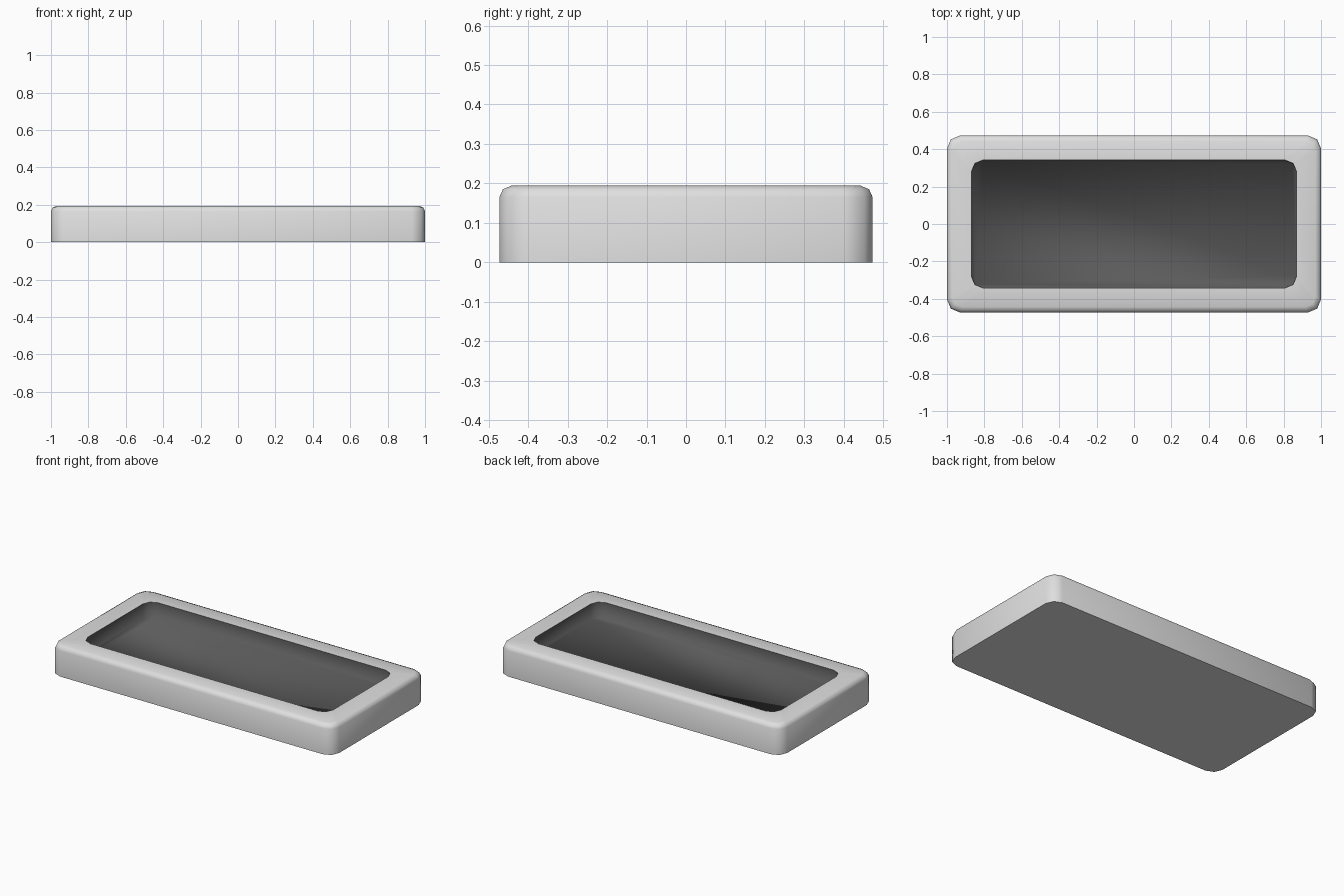
import bpy, bmesh, math

if "Cube" in bpy.data.objects:
    bpy.data.objects.remove(bpy.data.objects["Cube"])


def material(name, value):
    m = bpy.data.materials.new(name)
    m.diffuse_color = (value, value, value, 1)
    m.use_nodes = True
    m.node_tree.nodes["Principled BSDF"].inputs["Base Color"].default_value = m.diffuse_color
    return m


def ring(bm, inset, z, r, seg=2):
    """Rounded rectangle loop, inset from the outer footprint."""
    hx, hy = 1.0 - inset, 0.473 - inset
    pts = []
    for k, (sx, sy) in enumerate([(1, 1), (-1, 1), (-1, -1), (1, -1)]):
        for i in range(seg + 1):
            a = math.radians(90 * k + 90 * i / seg)
            pts.append(bm.verts.new((sx * (hx - r) + r * math.cos(a),
                                     sy * (hy - r) + r * math.sin(a), z)))
    return pts


def lofted(name, loops, mat, cap_first=False, cap_last=False):
    bm = bmesh.new()
    rings = [ring(bm, *l) for l in loops]
    for a, b in zip(rings, rings[1:]):
        n = len(a)
        for i in range(n):
            j = (i + 1) % n
            bm.faces.new((a[i], a[j], b[j], b[i])).smooth = True
    if cap_first:
        bm.faces.new(rings[0][::-1])
    if cap_last:
        bm.faces.new(rings[-1]).smooth = True
    me = bpy.data.meshes.new(name)
    bm.to_mesh(me)
    bm.free()
    me.materials.append(mat)
    ob = bpy.data.objects.new(name, me)
    bpy.context.collection.objects.link(ob)
    return ob


light = material("light grey", 0.74)
dark = material("dark grey", 0.105)

# Outer shell: side walls, rounded top edge and flat rim
lofted("tray_frame", [(0, 0, 0.07), (0, 0.165, 0.07), (0.009, 0.185, 0.065),
                      (0.03, 0.194, 0.055), (0.13, 0.194, 0.065)], light)

# Recessed basin, softly shaded from wall into floor
lofted("tray_basin", [(0.13, 0.194, 0.065), (0.135, 0.10, 0.06)], dark, cap_last=True)

# Flat underside
lofted("tray_underside", [(0, 0, 0.07)], light, cap_first=True)
